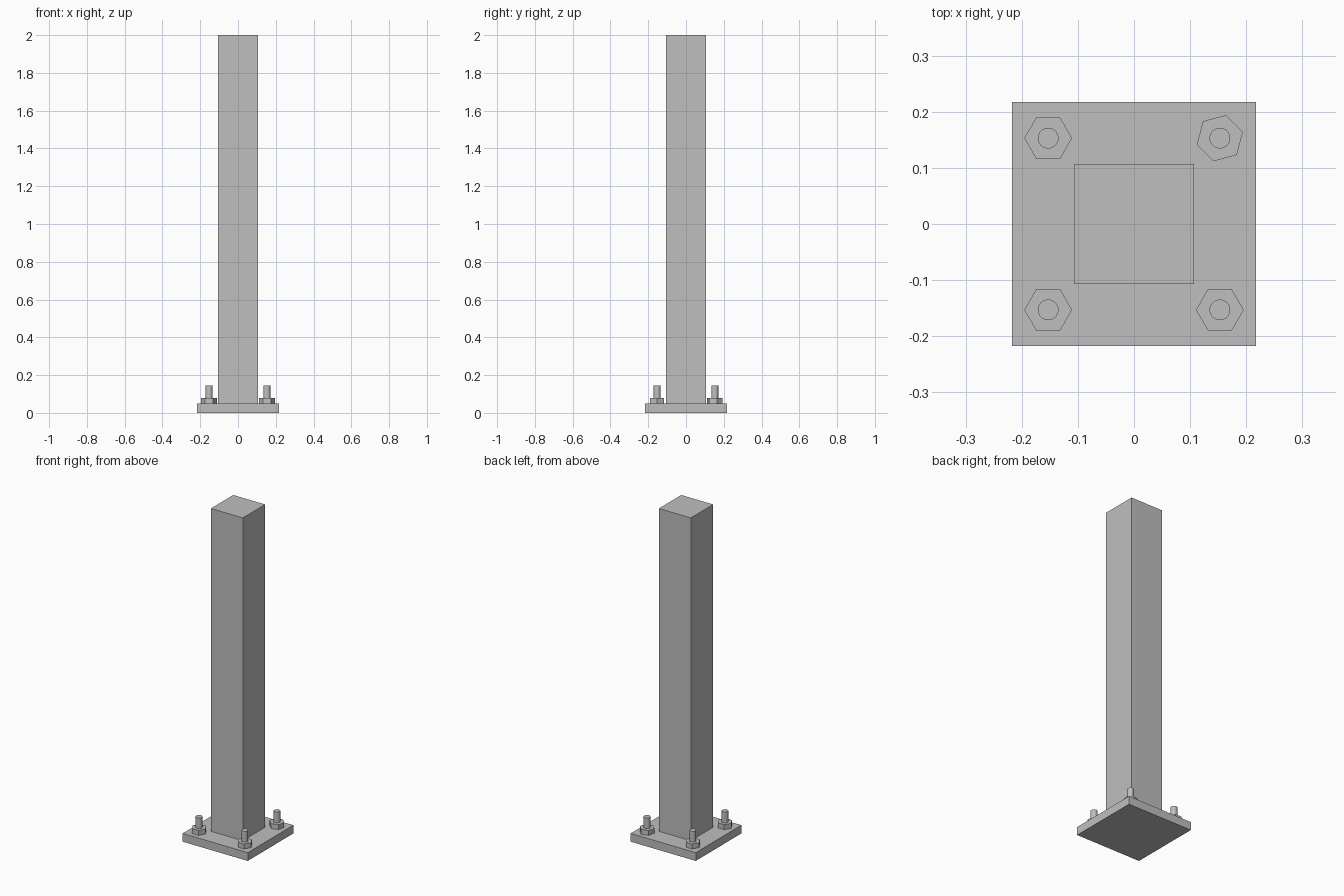
import bpy
import math

cube = bpy.data.objects.get("Cube")
if cube:
    bpy.data.objects.remove(cube, do_unlink=True)

# Single grey steel colour
steel = bpy.data.materials.new("grey_steel")
steel.use_nodes = True
colour = (0.52, 0.52, 0.52, 1)
steel.diffuse_color = colour
steel.node_tree.nodes["Principled BSDF"].inputs["Base Color"].default_value = colour


def finish(name):
    obj = bpy.context.object
    obj.name = name
    obj.data.materials.append(steel)
    return obj


def box(name, half_width, bottom, top):
    bpy.ops.mesh.primitive_cube_add(size=1, location=(0, 0, (bottom + top) / 2))
    obj = finish(name)
    obj.scale = (2 * half_width, 2 * half_width, top - bottom)
    bpy.ops.object.transform_apply(location=False, rotation=False, scale=True)


def prism(name, sides, radius, x, y, bottom, top, turn=0):
    # The extra quarter turn puts a corner on the x axis
    bpy.ops.mesh.primitive_cylinder_add(
        vertices=sides, radius=radius, depth=top - bottom,
        location=(x, y, (bottom + top) / 2),
        rotation=(0, 0, math.radians(90 + turn)))
    return finish(name)


PLATE_TOP = 0.05
NUT_TOP = 0.08
BOLT_TOP = 0.145
BOLT_OFFSET = 0.153

# Base plate and square column
box("base_plate", 0.2175, 0, PLATE_TOP)
box("column", 0.1065, PLATE_TOP, 2)

# Anchor bolts with hexagonal nuts; the back left nut is slightly turned
for side, sx in (("right", -1), ("left", 1)):
    for end, sy in (("front", -1), ("back", 1)):
        x, y = sx * BOLT_OFFSET, sy * BOLT_OFFSET
        turn = 15 if (sx, sy) == (1, 1) else 0
        prism(f"{end}_{side}_nut", 6, 0.0425, x, y, PLATE_TOP, NUT_TOP, turn)
        prism(f"{end}_{side}_bolt", 32, 0.0185, x, y, PLATE_TOP, BOLT_TOP)
        bpy.ops.object.shade_smooth_by_angle(angle=math.radians(30))
